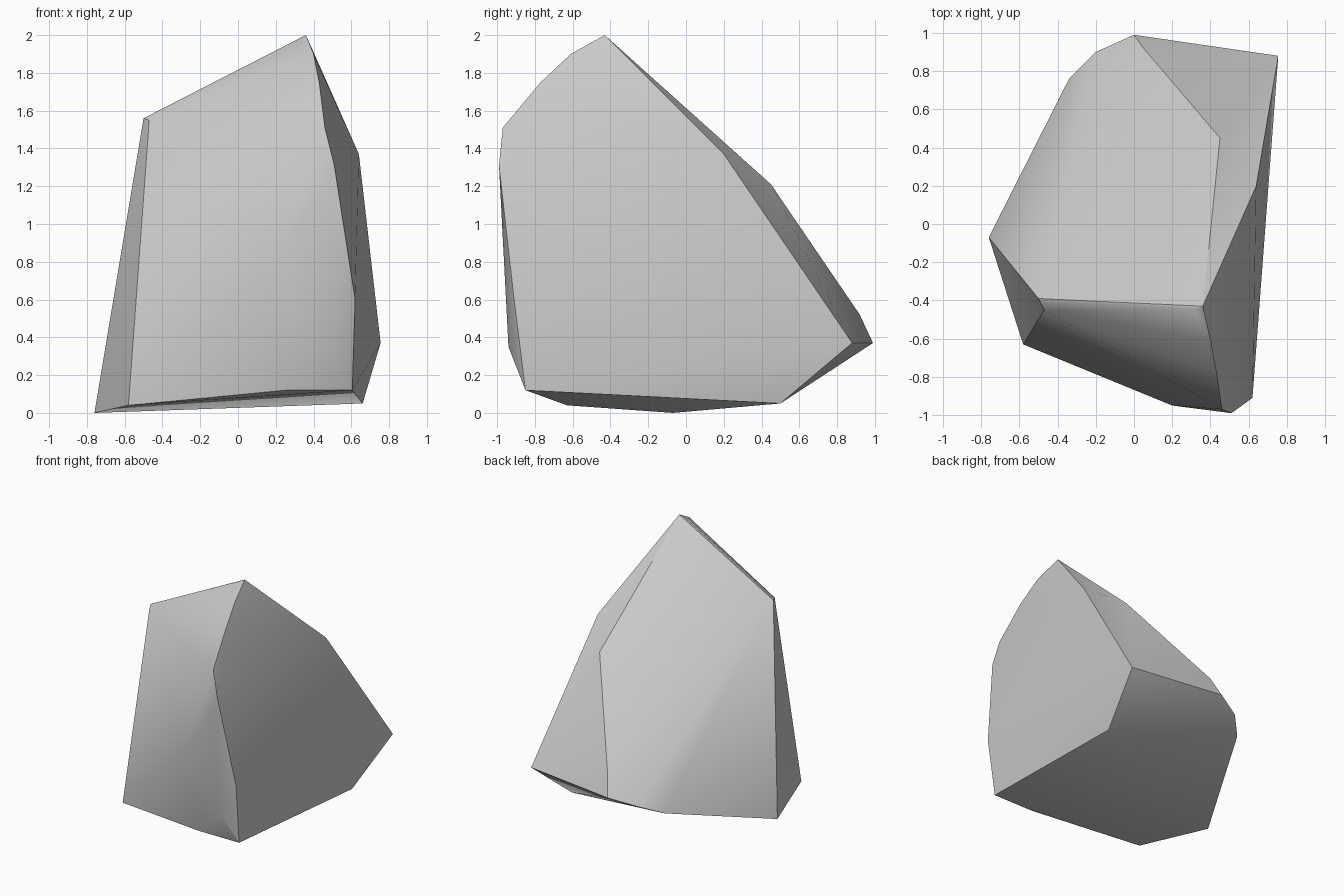
import bpy
import bmesh
import math

# Remove the default object
default_cube = bpy.data.objects.get("Cube")
if default_cube:
    bpy.data.objects.remove(default_cube, do_unlink=True)


def make_material(name, colour):
    material = bpy.data.materials.new(name)
    material.use_nodes = True
    material.diffuse_color = colour
    material.node_tree.nodes["Principled BSDF"].inputs["Base Color"].default_value = colour
    return material


def make_hull(name, corners, material, sharp_angle):
    """Wrap a tight convex skin around the corners, smooth except at hard edges."""
    bm = bmesh.new()
    for corner in corners:
        bm.verts.new(corner)
    hull = bmesh.ops.convex_hull(bm, input=bm.verts[:])
    leftovers = set(hull["geom_interior"] + hull["geom_unused"])
    loose = [item for item in leftovers if isinstance(item, bmesh.types.BMVert)]
    bmesh.ops.delete(bm, geom=loose, context="VERTS")
    bmesh.ops.recalc_face_normals(bm, faces=bm.faces[:])

    mesh = bpy.data.meshes.new(name)
    bm.to_mesh(mesh)
    bm.free()
    mesh.materials.append(material)
    rock = bpy.data.objects.new(name, mesh)
    bpy.context.collection.objects.link(rock)

    bpy.ops.object.select_all(action="DESELECT")
    rock.select_set(True)
    bpy.context.view_layer.objects.active = rock
    bpy.ops.object.shade_smooth_by_angle(angle=sharp_angle)
    return rock


# Peak and upper left shoulder
crown = [(.36, -.43, 2), (.32, -.445, 1.98), (-.5, -.39, 1.56), (-.47, -.45, 1.55)]

# Curved ridge where the front meets the flat left cliff
front_ridge = [(.4, -.61, 1.9), (.43, -.77, 1.75), (.46, -.97, 1.51),
               (.51, -.99, 1.31), (.62, -.91, .6), (.605, -.85, .12)]

# Slight bulge low on the front
front_bulge = [(.5, -.94, .35), (.2, -.95, .8), (.25, -.85, .12)]

# Sloping back, ending in a blunt lip
back_slope = [(.64, .2, 1.37), (.45, .45, 1.21), (.05, .92, .52)]
back_lip = [(.755, .88, .37), (0, .99, .37), (-.2, .9, .32), (-.34, .76, .25)]

# Foot corners
foot = [(-.76, -.07, 0), (-.58, -.63, .04), (.66, .5, .05)]

stone = make_material("light_grey_stone", (.6, .6, .6, 1))
make_hull("boulder", crown + front_ridge + front_bulge + back_slope + back_lip + foot,
          stone, math.radians(30))
